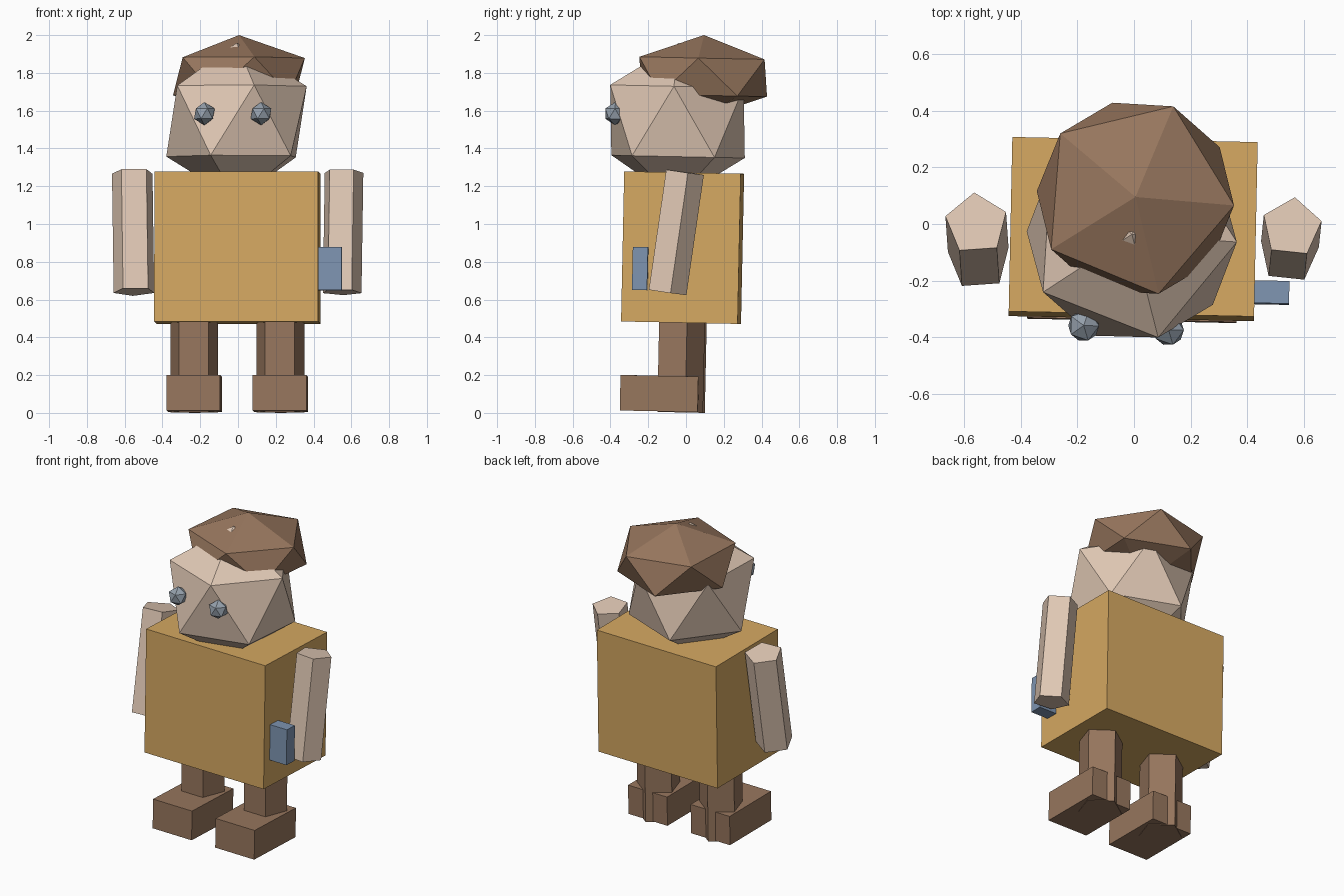
import bpy
import bmesh
from math import radians
from mathutils import Matrix, Euler

if "Cube" in bpy.data.objects:
    bpy.data.objects.remove(bpy.data.objects["Cube"], do_unlink=True)

LEAN = -1.2   # slight tilt shared by every part
TURN = -1.2   # slight turn shared by every part


def material(name, rgb):
    mat = bpy.data.materials.new(name)
    mat.use_nodes = True
    colour = (*rgb, 1.0)
    mat.diffuse_color = colour
    node = next(n for n in mat.node_tree.nodes if n.type == "BSDF_PRINCIPLED")
    node.inputs["Base Color"].default_value = colour
    return mat


SKIN = material("skin", (0.75, 0.58, 0.46))
GOLD = material("gold_shirt", (0.67, 0.395, 0.122))
BROWN = material("brown", (0.31, 0.182, 0.111))
GREY = material("eye_grey", (0.30, 0.35, 0.41))
BLUE = material("blue", (0.21, 0.30, 0.44))


def finish(name, bm, mat, loc, size, tilt, turn):
    """Scale, rotate and place a primitive, then link it as an object."""
    spin = Euler((radians(tilt), 0, radians(turn))).to_matrix().to_4x4()
    bm.transform(Matrix.Translation(loc) @ spin @ Matrix.Diagonal((*size, 1)))
    mesh = bpy.data.meshes.new(name)
    bm.to_mesh(mesh)
    bm.free()
    mesh.materials.append(mat)
    obj = bpy.data.objects.new(name, mesh)
    bpy.context.collection.objects.link(obj)


def box(name, mat, loc, size):
    bm = bmesh.new()
    bmesh.ops.create_cube(bm, size=1)
    finish(name, bm, mat, loc, size, LEAN, TURN)


def ball(name, mat, loc, size, turn=TURN):
    bm = bmesh.new()
    bmesh.ops.create_icosphere(bm, subdivisions=1, radius=1)
    finish(name, bm, mat, loc, size, LEAN, turn)


def prism(name, mat, loc, radius, length, tilt=LEAN, turn=TURN):
    """Five-sided post with one corner towards the back."""
    bm = bmesh.new()
    bmesh.ops.create_cone(bm, cap_ends=True, segments=5, radius1=1, radius2=1, depth=1)
    finish(name, bm, mat, loc, (radius, radius, length), tilt, turn)


# Torso
box("torso", GOLD, (-0.003, -0.018, 0.875), (0.868, 0.617, 0.795))

# Head and hair
ball("head", SKIN, (-0.008, -0.045, 1.543), (0.416,) * 3, turn=-3.5)
ball("hair", BROWN, (0.005, 0.091, 1.78), (0.391, 0.391, 0.22), turn=-4.5)

# Eyes
ball("right_eye", GREY, (-0.178, -0.36, 1.584), (0.061,) * 3)
ball("left_eye", GREY, (0.122, -0.375, 1.584), (0.061,) * 3)

# Arms
prism("right_arm", SKIN, (-0.553, -0.062, 0.957), 0.113, 0.643, tilt=-11.3, turn=4)
prism("left_arm", SKIN, (0.553, -0.058, 0.957), 0.108, 0.643, tilt=-8.3, turn=-6)

# Legs and feet
for side, x in (("right", -0.232), ("left", 0.224)):
    shift = -0.021 * x
    prism(side + "_leg", BROWN, (x, shift - 0.033, 0.2515), 0.133, 0.497)
    box(side + "_foot", BROWN, (x, shift - 0.135, 0.1025), (0.284, 0.412, 0.188))

# Block at the hip
box("hip_block", BLUE, (0.455, -0.242, 0.764), (0.188, 0.08, 0.228))
